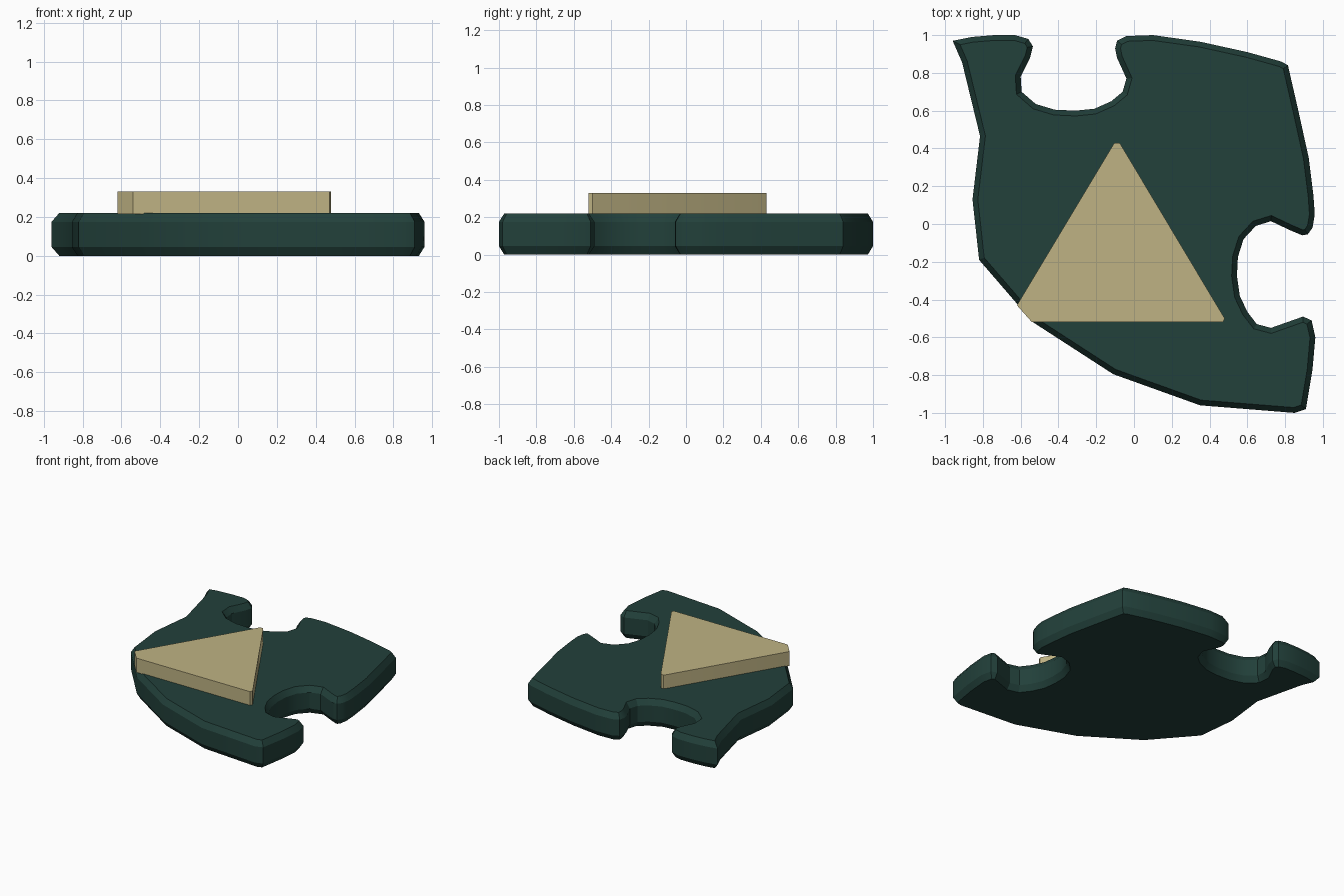
import bpy, bmesh
from mathutils import Vector

if "Cube" in bpy.data.objects:
    bpy.data.objects.remove(bpy.data.objects["Cube"])


def material(name, rgb):
    m = bpy.data.materials.new(name)
    m.diffuse_color = (*rgb, 1)
    m.use_nodes = True
    m.node_tree.nodes["Principled BSDF"].inputs["Base Color"].default_value = m.diffuse_color
    return m


def inset(points, d):
    """Offset a clockwise outline inwards with limited mitres."""
    result = []
    n = len(points)
    for i in range(n):
        p = Vector(points[i])
        a = (p - Vector(points[i - 1])).normalized()
        b = (Vector(points[(i + 1) % n]) - p).normalized()
        na, nb = Vector((a.y, -a.x)), Vector((b.y, -b.x))
        m = (na + nb).normalized()
        result.append(p + m * d / max(m.dot(na), 0.6))
    return result


def slab(name, points, layers, mat, angle):
    """Stack (height, inset) rings of an outline and cap both ends."""
    bm = bmesh.new()
    rings = [[bm.verts.new((p[0], p[1], z)) for p in inset(points, d)]
             for z, d in layers]
    n = len(points)
    for lo, hi in zip(rings, rings[1:]):
        for i in range(n):
            j = (i + 1) % n
            bm.faces.new((lo[i], lo[j], hi[j], hi[i]))
    bm.faces.new(rings[0])
    bm.faces.new(rings[-1])
    bmesh.ops.recalc_face_normals(bm, faces=bm.faces[:])
    caps = [f for f in bm.faces if len(f.verts) > 4]
    bmesh.ops.triangulate(bm, faces=caps)
    mesh = bpy.data.meshes.new(name)
    bm.to_mesh(mesh)
    bm.free()
    mesh.materials.append(mat)
    ob = bpy.data.objects.new(name, mesh)
    bpy.context.collection.objects.link(ob)
    bpy.ops.object.select_all(action='DESELECT')
    ob.select_set(True)
    bpy.context.view_layer.objects.active = ob
    bpy.ops.object.shade_smooth_by_angle(angle=angle)
    return ob


green = material("dark green", (0.016, 0.052, 0.043))
tan = material("sand", (0.52, 0.45, 0.23))

# Puzzle-shaped plate: back edge with notch, right edge with notch, faceted left
plate = [
    (-0.96, 0.97), (-0.86, 0.99), (-0.74, 1.0), (-0.63, 1.0), (-0.56, 0.98),
    (-0.535, 0.94), (-0.55, 0.88), (-0.60, 0.78), (-0.595, 0.70),
    (-0.52, 0.635), (-0.42, 0.605), (-0.31, 0.60), (-0.21, 0.61),
    (-0.12, 0.65), (-0.06, 0.70), (-0.04, 0.77), (-0.09, 0.88),
    (-0.10, 0.93), (-0.09, 0.97), (-0.04, 0.995), (0.10, 1.0),
    (0.35, 0.965), (0.60, 0.91), (0.78, 0.86), (0.815, 0.84), (0.87, 0.60),
    (0.925, 0.35), (0.95, 0.15), (0.957, 0.05), (0.945, -0.02),
    (0.92, -0.055), (0.89, -0.06), (0.82, -0.03), (0.725, 0.015),
    (0.645, -0.01), (0.58, -0.08), (0.55, -0.175), (0.545, -0.275),
    (0.56, -0.38), (0.60, -0.465), (0.65, -0.53), (0.725, -0.55),
    (0.895, -0.49), (0.94, -0.51), (0.96, -0.60), (0.945, -0.77),
    (0.91, -0.98), (0.85, -1.0), (0.35, -0.96), (-0.11, -0.795),
    (-0.535, -0.52), (-0.82, -0.19), (-0.855, 0.13), (-0.815, 0.465),
    (-0.91, 0.855),
]
slab("puzzle_plate", plate,
     [(0, 0.028), (0.045, 0), (0.175, 0), (0.22, 0.028)], green, 0.5)

# Raised triangle with its left corner trimmed to the plate's edge
triangle = [(-0.62, -0.43), (-0.11, 0.42), (-0.10, 0.43), (-0.08, 0.43),
            (-0.07, 0.42), (0.48, -0.50), (0.47, -0.52), (-0.54, -0.52)]
slab("raised_triangle", triangle, [(0.215, 0), (0.33, 0)], tan, 0.5)
